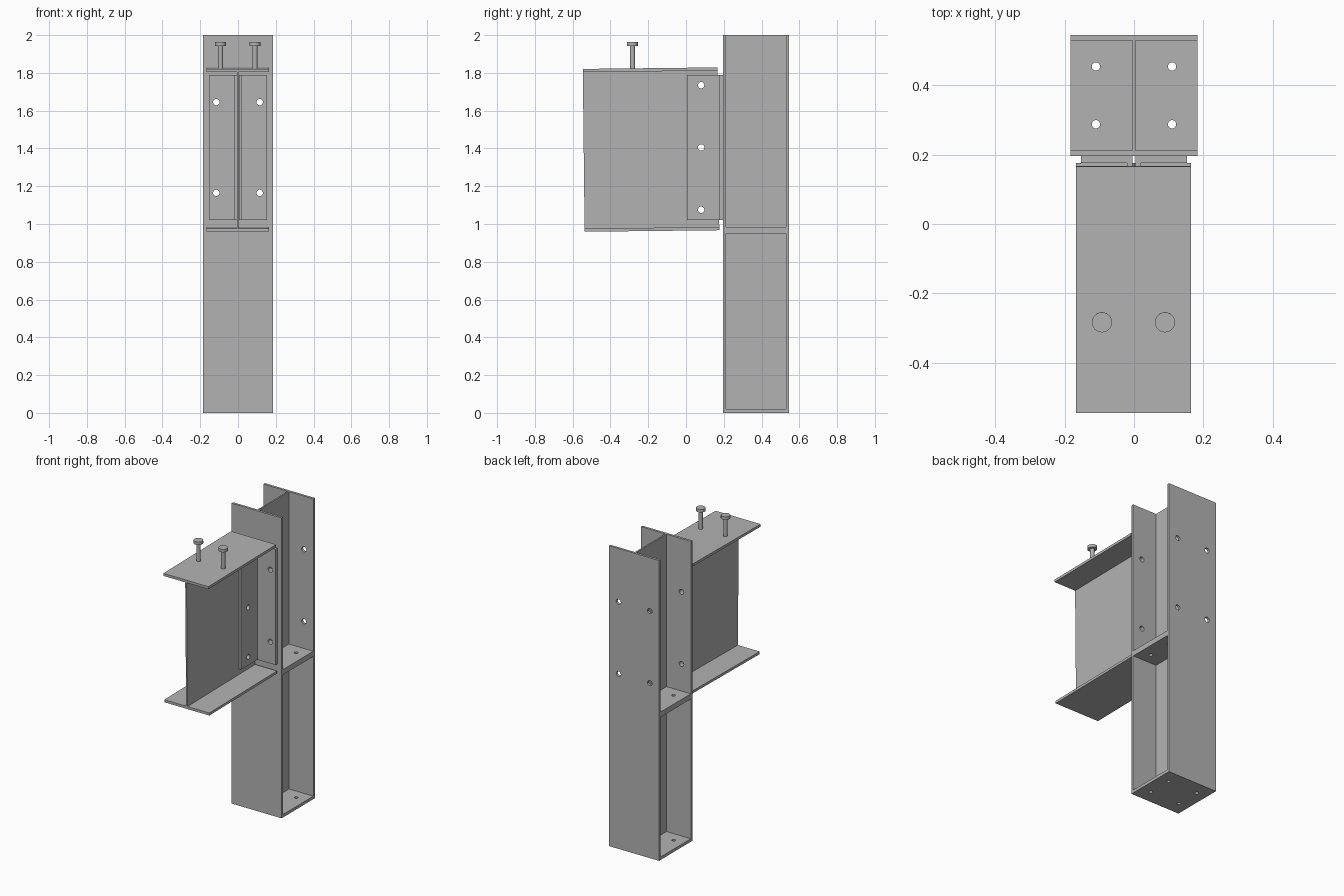
import bpy
import bmesh
from math import radians
from mathutils import Matrix, Vector

cube = bpy.data.objects.get("Cube")
if cube:
    bpy.data.objects.remove(cube, do_unlink=True)

steel = bpy.data.materials.new("steel grey")
steel.use_nodes = True
GREY = (0.45, 0.45, 0.45, 1)
steel.diffuse_color = GREY
steel.node_tree.nodes["Principled BSDF"].inputs["Base Color"].default_value = GREY

AXIS_TURN = {
    "x": Matrix.Rotation(radians(90), 4, "Y"),
    "y": Matrix.Rotation(radians(90), 4, "X"),
    "z": Matrix.Identity(4),
}


def add_box(bm, low, high):
    low, high = Vector(low), Vector(high)
    place = Matrix.Translation((low + high) / 2) @ Matrix.Diagonal((high - low).to_4d())
    bmesh.ops.create_cube(bm, size=1, matrix=place)


def add_rod(bm, centre, radius, length, axis):
    bmesh.ops.create_cone(bm, cap_ends=True, segments=24, radius1=radius, radius2=radius,
                          depth=length, matrix=Matrix.Translation(centre) @ AXIS_TURN[axis])


def add_prism(bm, outline, axis, start, end):
    """Extrude an outline: (x, z) points along y, or (x, y) points along z."""
    spot = (lambda u, v: (u, start, v)) if axis == "y" else (lambda u, v: (u, v, start))
    move = (0, end - start, 0) if axis == "y" else (0, 0, end - start)
    face = bm.faces.new([bm.verts.new(spot(u, v)) for u, v in outline])
    top = bmesh.ops.extrude_face_region(bm, geom=[face])["geom"]
    bmesh.ops.translate(bm, vec=move, verts=[e for e in top if isinstance(e, bmesh.types.BMVert)])


def make(name, bm):
    bmesh.ops.recalc_face_normals(bm, faces=bm.faces[:])
    mesh = bpy.data.meshes.new(name)
    bm.to_mesh(mesh)
    bm.free()
    mesh.materials.append(steel)
    obj = bpy.data.objects.new(name, mesh)
    bpy.context.collection.objects.link(obj)
    return obj


def cut(obj, bm):
    """Subtract the cutter mesh from the object and discard the cutter."""
    cutter = make("cutter", bm)
    cutter.hide_render = True
    mod = obj.modifiers.new("cut", "BOOLEAN")
    mod.operation, mod.solver, mod.object = "DIFFERENCE", "EXACT", cutter
    bpy.context.view_layer.objects.active = obj
    bpy.ops.object.modifier_apply(modifier=mod.name)
    bpy.data.objects.remove(cutter, do_unlink=True)


def smooth(obj):
    obj.data.shade_smooth()
    obj.data.set_sharp_from_angle(angle=radians(30))


# Shared sizes
COL_X, COL_FRONT, COL_BACK = 0.184, 0.196, 0.546
FLANGE, WEB = 0.016, 0.005
BOLT_Z = (1.165, 1.645)
BOLT_X = 0.115
WEB_BOLT_Z = (1.075, 1.405, 1.735)
WEB_BOLT_Y = 0.08
HOLE = 0.017

# Column: a solid block with pockets leaving flanges, web and end plates
bm = bmesh.new()
add_box(bm, (-COL_X, COL_FRONT, 0), (COL_X, COL_BACK, 2))
column = make("column", bm)
bm = bmesh.new()
for side in (-1, 1):
    for low, high in ((0.02, 0.95), (0.985, 2.1)):
        xs = sorted((side * WEB, side * 0.3))
        add_box(bm, (xs[0], COL_FRONT + FLANGE, low), (xs[1], COL_BACK - FLANGE, high))
cut(column, bm)

# Bolt holes through the plates and both flanges
bm = bmesh.new()
for side in (-1, 1):
    for y in (0.288, 0.455):
        for z in (0.01, 0.9675):
            add_rod(bm, (side * 0.11, y, z), 0.012, 0.06, "z")
    for z in BOLT_Z:
        add_rod(bm, (side * BOLT_X, 0.37, z), HOLE, 0.5, "y")
cut(column, bm)
smooth(column)

# Beam: I section running forward, drooping slightly at the free end
HALF_W, HALF_H, HALF_L = 0.166, 0.431, 0.3565
inner = HALF_H - 0.017
quarter = [(HALF_W, HALF_H), (HALF_W, inner), (WEB, inner)]
right = quarter + [(x, -z) for x, z in reversed(quarter)]
section = right + [(-x, z) for x, z in reversed(right)]
TILT = (Matrix.Translation((-0.0015, -0.185, 1.394)) @ Matrix.Rotation(radians(0.65), 4, "X"))
bm = bmesh.new()
add_prism(bm, section, "y", -HALF_L, HALF_L)
bm.transform(TILT)
beam = make("beam", bm)
bm = bmesh.new()
for z in WEB_BOLT_Z:
    add_rod(bm, (0, WEB_BOLT_Y, z), HOLE, 0.2, "x")
cut(beam, bm)
smooth(beam)

# Clip angles joining the beam web to the column flange
LEG, THICK = 0.153, 0.02
for side, name in ((1, "left_clip_angle"), (-1, "right_clip_angle")):
    near = WEB - 0.001
    ell = [(near, 0.004), (THICK, 0.004), (THICK, COL_FRONT - THICK),
           (LEG, COL_FRONT - THICK), (LEG, COL_FRONT), (near, COL_FRONT)]
    bm = bmesh.new()
    add_prism(bm, [(side * x, y) for x, y in ell], "z", 1.02, 1.79)
    angle = make(name, bm)
    bm = bmesh.new()
    for z in WEB_BOLT_Z:
        add_rod(bm, (0, WEB_BOLT_Y, z), HOLE, 0.2, "x")
    for z in BOLT_Z:
        add_rod(bm, (side * BOLT_X, COL_FRONT, z), HOLE, 0.1, "y")
    cut(angle, bm)
    smooth(angle)

# Headed studs on the beam's top flange
for side, name in ((1, "left_stud"), (-1, "right_stud")):
    bm = bmesh.new()
    add_rod(bm, (side * 0.091, -0.0925, HALF_H + 0.06), 0.013, 0.122, "z")
    add_rod(bm, (side * 0.091, -0.0925, HALF_H + 0.129), 0.029, 0.02, "z")
    bm.transform(TILT)
    smooth(make(name, bm))
